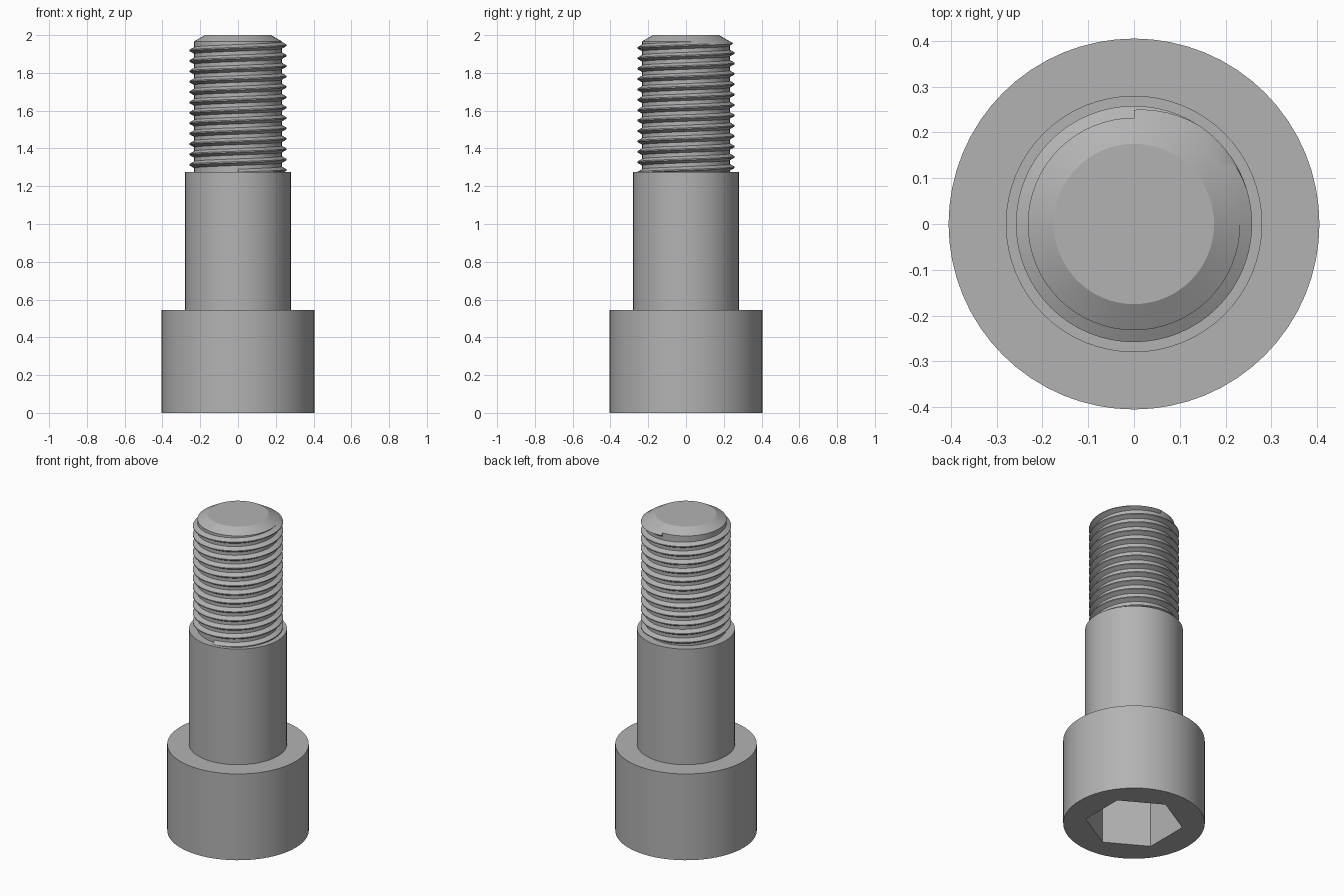
import bpy, bmesh
from math import cos, sin, pi, radians, sqrt

if "Cube" in bpy.data.objects:
    bpy.data.objects.remove(bpy.data.objects["Cube"])

SEGMENTS = 64
HEAD_R, HEAD_TOP = 0.405, 0.545
SHOULDER_R, SHOULDER_TOP = 0.28, 1.275
CORE_R, CREST_R, TIP_R, TOP = 0.232, 0.258, 0.175, 2.0
CHAMFER_SLOPE = sqrt(3)
PITCH, TURNS, THREAD_END = 0.055, 12.5, 1.96
SOCKET_R, SOCKET_DEPTH = 0.28, 0.34

steel = bpy.data.materials.new("grey steel")
steel.use_nodes = True
colour = (0.45, 0.45, 0.45, 1)
steel.diffuse_color = colour
steel.node_tree.nodes["Principled BSDF"].inputs["Base Color"].default_value = colour


def ring(bm, radius, z, count=SEGMENTS, turn=0.0):
    return [bm.verts.new((radius * cos(turn + 2 * pi * i / count),
                          radius * sin(turn + 2 * pi * i / count), z))
            for i in range(count)]


def bridge(bm, lower, upper):
    n = len(lower)
    for i in range(n):
        j = (i + 1) % n
        bm.faces.new((lower[i], lower[j], upper[j], upper[i]))


def finish(bm, name):
    bmesh.ops.recalc_face_normals(bm, faces=bm.faces)
    mesh = bpy.data.meshes.new(name)
    bm.to_mesh(mesh)
    bm.free()
    mesh.materials.append(steel)
    obj = bpy.data.objects.new(name, mesh)
    bpy.context.collection.objects.link(obj)
    bpy.ops.object.select_all(action="DESELECT")
    obj.select_set(True)
    bpy.context.view_layer.objects.active = obj
    bpy.ops.object.shade_smooth_by_angle(angle=radians(25))
    return obj


def turned(name, profile):
    """Closed solid of revolution from (radius, z) points, bottom to top."""
    bm = bmesh.new()
    rings = [ring(bm, r, z) for r, z in profile]
    for lower, upper in zip(rings, rings[1:]):
        bridge(bm, lower, upper)
    bm.faces.new(rings[0])
    bm.faces.new(rings[-1])
    return finish(bm, name)


# Cylindrical head with a hexagonal socket in its underside
bm = bmesh.new()
rim, top = ring(bm, HEAD_R, 0), ring(bm, HEAD_R, HEAD_TOP)
mouth = ring(bm, SOCKET_R, 0, 6, pi / 6)
floor = ring(bm, SOCKET_R, SOCKET_DEPTH, 6, pi / 6)
bridge(bm, rim, top)
bridge(bm, mouth, floor)
bm.faces.new(top)
bm.faces.new(floor)
open_edges = [e for e in bm.edges if e.is_boundary]
bmesh.ops.triangle_fill(bm, edges=open_edges, use_beauty=True, normal=(0, 0, -1))
finish(bm, "socket_head")

# Plain shoulder
turned("shoulder", [(SHOULDER_R, HEAD_TOP), (SHOULDER_R, SHOULDER_TOP)])

# Thread core with chamfered tip
chamfer_z = TOP - (CORE_R - TIP_R) / CHAMFER_SLOPE
turned("thread_core", [(CORE_R, SHOULDER_TOP), (CORE_R, chamfer_z), (TIP_R, TOP)])

# Right-handed helical ridge, trimmed by the tip chamfer
section = [(CORE_R - 0.006, -0.021), (CREST_R, -0.003),
           (CREST_R, 0.003), (CORE_R - 0.006, 0.021)]
bm = bmesh.new()
steps = int(TURNS * SEGMENTS)
previous = None
for s in range(steps + 1):
    back = (steps - s) / SEGMENTS
    angle = pi / 2 - 2 * pi * back
    z_mid = THREAD_END - PITCH * back
    current = []
    for r, dz in section:
        z = z_mid + dz
        r = min(r, TIP_R + (TOP - z) * CHAMFER_SLOPE)
        current.append(bm.verts.new((r * cos(angle), r * sin(angle), z)))
    if previous:
        bridge(bm, previous, current)
    else:
        bm.faces.new(current)
    previous = current
bm.faces.new(previous)
finish(bm, "thread_ridge")
